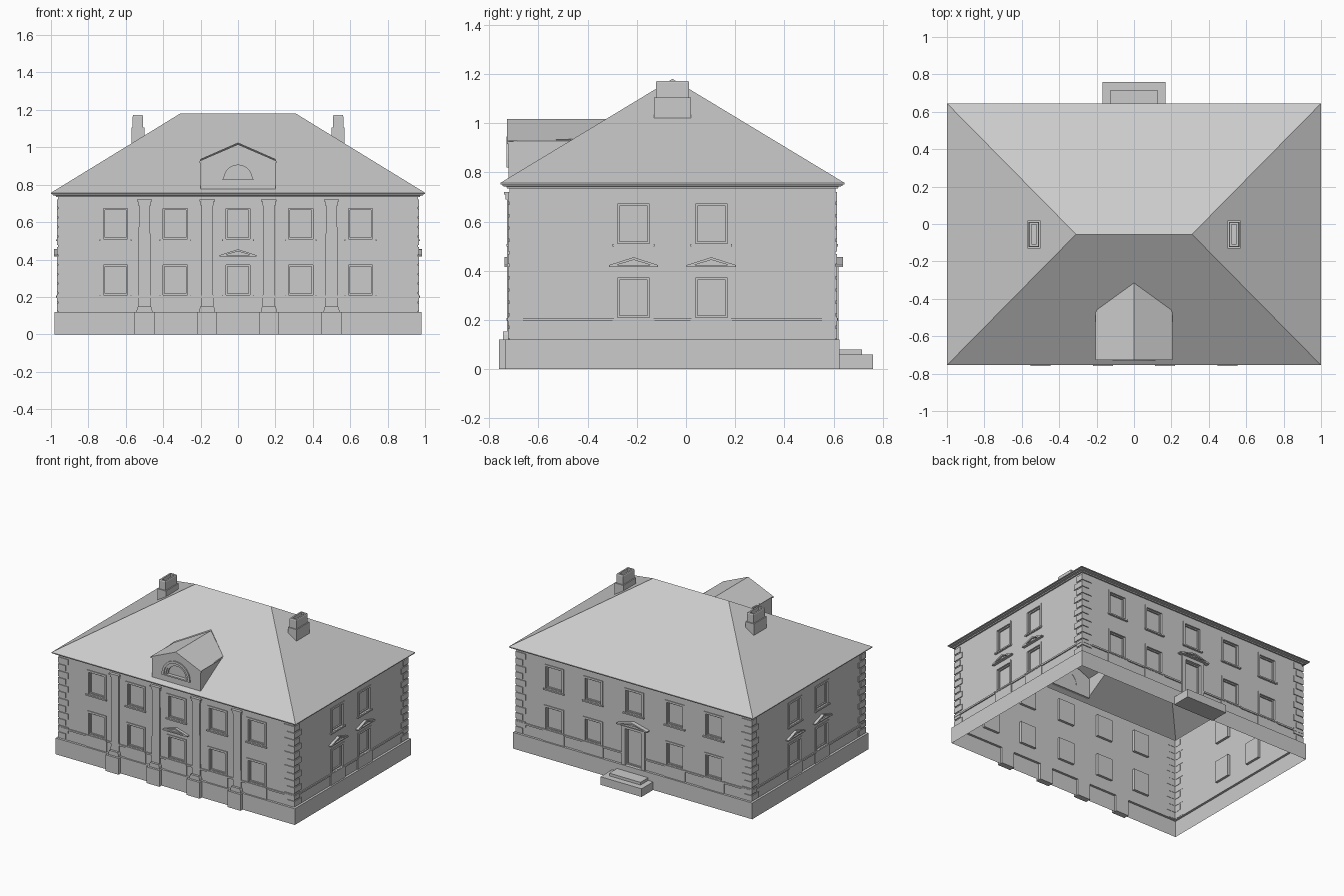
import bpy, bmesh, math
from mathutils import Matrix, Vector

cube = bpy.data.objects.get("Cube")
if cube:
    bpy.data.objects.remove(cube, do_unlink=True)

stone = bpy.data.materials.new("pale_grey_stone")
stone.use_nodes = True
grey = (0.6, 0.6, 0.6, 1)
stone.diffuse_color = grey
stone.node_tree.nodes["Principled BSDF"].inputs["Base Color"].default_value = grey

HX, HY, CY = 0.963, 0.663, -0.055      # wall half sizes and centre
WALL0, WALL1 = 0.12, 0.735             # wall bottom and top
parts = {}


def part(name):
    return parts.setdefault(name, bmesh.new())


def face(name, pts, M=Matrix()):
    bm = part(name)
    bm.faces.new([bm.verts.new(M @ Vector(p)) for p in pts])


def extrude(name, M, poly, d0, d1):
    """Prism from a (u, z) outline, from depth d0 out to d1."""
    face(name, [(u, -d1, z) for u, z in poly], M)
    face(name, [(u, -d0, z) for u, z in reversed(poly)], M)
    for a, b in zip(poly, poly[1:] + poly[:1]):
        face(name, [(a[0], -d0, a[1]), (b[0], -d0, b[1]),
                    (b[0], -d1, b[1]), (a[0], -d1, a[1])], M)


def box(name, M, u0, u1, z0, z1, d0, d1):
    extrude(name, M, [(u0, z0), (u1, z0), (u1, z1), (u0, z1)], d0, d1)


def border(name, M, u0, u1, z0, z1, w, d0, d1):
    """Rectangular frame, w wide inward."""
    box(name, M, u0, u0 + w, z0, z1, d0, d1)
    box(name, M, u1 - w, u1, z0, z1, d0, d1)
    box(name, M, u0 + w, u1 - w, z0, z0 + w, d0, d1)
    box(name, M, u0 + w, u1 - w, z1 - w, z1, d0, d1)


def loft(name, rings):
    """Rectangular rings given as (outward offset, z)."""
    def ring(o, z):
        x, y = HX + o, HY + o
        return [(-x, CY - y, z), (x, CY - y, z), (x, CY + y, z), (-x, CY + y, z)]
    for a, b in zip(rings, rings[1:]):
        ra, rb = ring(*a), ring(*b)
        for i in range(4):
            j = (i + 1) % 4
            face(name, [ra[i], ra[j], rb[j], rb[i]])


def wall(M, half, holes):
    """Wall skin with openings, each closed by a recessed pane."""
    us = sorted({-half, half} | {h[0] for h in holes} | {h[1] for h in holes})
    zs = sorted({WALL0, WALL1} | {h[2] for h in holes} | {h[3] for h in holes})
    for a, b in zip(us, us[1:]):
        for c, d in zip(zs, zs[1:]):
            u, z = (a + b) / 2, (c + d) / 2
            if not any(h[0] < u < h[1] and h[2] < z < h[3] for h in holes):
                face("walls", [(a, 0, c), (b, 0, c), (b, 0, d), (a, 0, d)], M)
    for a, b, c, d in holes:
        loop = [(a, c), (b, c), (b, d), (a, d)]
        face("panes", [(u, 0.018, z) for u, z in loop], M)
        for p, q in zip(loop, loop[1:] + loop[:1]):
            face("walls", [(p[0], 0, p[1]), (q[0], 0, q[1]),
                           (q[0], 0.018, q[1]), (p[0], 0.018, p[1])], M)
        border("sashes", M, a, b, c, d, 0.008, -0.018, -0.008)


def pediment(M, u, w, z, d):
    top, t = z + 0.04, 0.011
    box("pediments", M, u - w, u + w, z, z + 0.008, 0, d)
    extrude("pediments", M, [(u - w, z + 0.008), (u - w + 0.03, z + 0.008), (u, top - t),
                             (u + w - 0.03, z + 0.008), (u + w, z + 0.008), (u, top)], 0, d)
    extrude("pediments", M, [(u - w + 0.03, z + 0.008), (u + w - 0.03, z + 0.008),
                             (u, top - t)], 0, d * 0.4)


def window(M, u, z0, z1, apron):
    border("architraves", M, u - 0.08, u + 0.08, z0 - 0.015, z1 + 0.015, 0.015, 0, 0.005)
    box("sills", M, u - 0.085, u + 0.085, z0 - 0.012, z0 - 0.002, 0, 0.011)
    if apron:
        box("aprons", M, u - 0.085, u + 0.085, WALL0, z0 - 0.012, 0, 0.006)


# Four walls with windows, bands and corner stones
LOW, HIGH = (0.21, 0.37), (0.51, 0.672)
bays = {"long": [-0.655, -0.335, 0, 0.335, 0.655], "short": [-0.158, 0.158]}
for i in range(4):
    kind = "short" if i % 2 else "long"
    half, out = (HY, HX) if i % 2 else (HX, HY)
    M = (Matrix.Translation((0, CY, 0)) @ Matrix.Rotation(i * math.pi / 2, 4, "Z")
         @ Matrix.Translation((0, -out, 0)))
    holes = []
    for u in bays[kind]:
        for z0, z1 in (LOW, HIGH):
            if i == 2 and u == 0 and z0 == LOW[0]:
                holes.append((-0.065, 0.065, WALL0, 0.39))
                continue
            holes.append((u - 0.065, u + 0.065, z0, z1))
            window(M, u, z0, z1, z0 == LOW[0])
        if kind == "short":
            pediment(M, u, 0.1, 0.415, 0.02)
    wall(M, half, holes)
    if i == 0:
        pediment(M, 0, 0.1, 0.415, 0.02)
        # Pilasters on tall pedestals
        for u in (-0.5, -0.165, 0.165, 0.5):
            box("pedestals", M, u - 0.053, u + 0.053, 0, 0.12, 0, 0.042)
            extrude("pilaster_bases", M, [(u - 0.043, 0.12), (u + 0.043, 0.12),
                    (u + 0.04, 0.138), (u + 0.034, 0.152), (u - 0.034, 0.152),
                    (u - 0.04, 0.138)], 0, 0.026)
            extrude("pilaster_shafts", M, [(u - 0.033, 0.152), (u + 0.033, 0.152),
                    (u + 0.03, 0.69), (u - 0.03, 0.69)], 0, 0.01)
            box("pilaster_capitals", M, u - 0.035, u + 0.035, 0.69, 0.71, 0, 0.015)
            box("pilaster_capitals", M, u - 0.041, u + 0.041, 0.71, 0.72, 0, 0.022)
    if i == 2:
        # Door surround
        for s in (-1, 1):
            box("door_surround", M, s * 0.08 - 0.015, s * 0.08 + 0.015, WALL0, 0.39, 0, 0.012)
        box("door_surround", M, -0.095, 0.095, 0.39, 0.415, 0, 0.012)
        pediment(M, 0, 0.125, 0.415, 0.03)
    # String course, broken by the door
    spans = [(-half, -0.095), (0.095, half)] if i == 2 else [(-half, half)]
    for a, b in spans:
        box("string_course", M, a, b, 0.195, 0.207, 0, 0.008)
    # Corner stones, alternately long and short
    rows = 12
    step = (WALL1 - 0.01 - WALL0) / rows
    for r in range(rows):
        z = WALL0 + r * step
        w = 0.078 if (r + i) % 2 else 0.055
        for s in (-1, 1):
            a, b = sorted((s * (half + 0.006), s * (half - w)))
            box("corner_stones", M, a, b, z + 0.005, z + step - 0.005, -0.002, 0.006)

# Plinth and eaves cornice
loft("plinth", [(0.017, 0), (0.017, WALL0), (0, WALL0)])
loft("cornice", [(0, WALL1), (0.01, WALL1), (0.012, 0.742), (0.027, 0.744),
                 (0.029, 0.75), (0.037, 0.751), (0.037, 0.757)])

# Hipped roof, open beneath the dormer
EZ, RZ, RX = 0.757, 1.18, 0.31
Y0, Y1 = CY - HY - 0.037, CY + HY + 0.037


def slope(y):
    return EZ + (RZ - EZ) * (y - Y0) / (CY - Y0)


DF, DE, DR = -0.722, -0.46, -0.315     # dormer front, eave end, ridge end
face("roof", [(1, Y1, EZ), (-1, Y1, EZ), (-RX, CY, RZ), (RX, CY, RZ)])
for s in (-1, 1):
    face("roof", [(s, Y0, EZ), (s, Y1, EZ), (s * RX, CY, RZ)])
    face("roof", [(0, Y0, EZ), (s, Y0, EZ), (s * RX, CY, RZ), (0, CY, RZ), (0, DR, slope(DR)),
                  (s * 0.2, DE, slope(DE)), (s * 0.2, DF, slope(DF)), (0, DF, slope(DF))])
    # Dormer cheeks and roof
    face("dormer_cheeks", [(s * 0.2, DF, slope(DF)), (s * 0.2, DE, slope(DE)), (s * 0.2, DF, 0.925)])
    face("dormer_roof", [(s * 0.206, DF - 0.006, 0.928), (0, DF - 0.006, 1.017),
                         (0, DR, 1.017), (s * 0.206, DE, 0.928)])

# Dormer gable with half-round window
G = Matrix.Translation((0, DF, 0))


def arc(r, z=0.83, n=16):
    return [(-r * math.cos(math.pi * k / n), z + r * math.sin(math.pi * k / n))
            for k in range(n + 1)]


box("dormer_gable", G, -0.2, 0.2, 0.772, 0.83, -0.02, 0)
extrude("dormer_gable", G, [(-0.2, 0.83)] + arc(0.085)
        + [(0.2, 0.83), (0.2, 0.92), (0, 1.006), (-0.2, 0.92)], -0.02, 0)
extrude("dormer_fascia", G, [(-0.206, 0.915), (0, 1.005), (0.206, 0.915),
                             (0.206, 0.927), (0, 1.016), (-0.206, 0.927)], 0, 0.006)
extrude("lunette_arch", G, arc(0.115) + arc(0.098)[::-1], 0, 0.008)
extrude("lunette_sash", G, arc(0.085) + arc(0.075)[::-1], -0.018, -0.006)
face("lunette_pane", [(u, 0.018, z) for u, z in arc(0.085)], G)
box("lunette_sill", G, -0.115, 0.115, 0.82, 0.83, 0, 0.008)

# Chimneys with a sunk flue
for s in (-1, 1):
    C = Matrix.Translation((s * 0.535, -0.055, 0))
    box("chimney_stacks", C, -0.035, 0.035, 1.0, 1.105, -0.075, 0.075)
    bm = part("chimney_tops")
    rings = [(0.028, 0.067, 1.105), (0.028, 0.067, 1.165), (0.025, 0.064, 1.172),
             (0.014, 0.052, 1.172), (0.014, 0.052, 1.12)]
    loops = [[(-x, -y, z), (x, -y, z), (x, y, z), (-x, y, z)] for x, y, z in rings]
    for a, b in zip(loops, loops[1:]):
        for k in range(4):
            j = (k + 1) % 4
            face("chimney_tops", [a[k], a[j], b[j], b[k]], C)
    face("chimney_tops", loops[-1], C)

# Back door steps
B = Matrix.Translation((0, 0, 0))
box("lower_step", B, -0.168, 0.168, 0, 0.06, -0.76, -0.62)
box("upper_step", B, -0.128, 0.128, 0.06, 0.08, -0.715, -0.62)

# Turn each part into an object
for name, bm in parts.items():
    bmesh.ops.remove_doubles(bm, verts=bm.verts, dist=0.00005)
    bmesh.ops.recalc_face_normals(bm, faces=bm.faces)
    mesh = bpy.data.meshes.new(name)
    bm.to_mesh(mesh)
    bm.free()
    mesh.materials.append(stone)
    bpy.context.collection.objects.link(bpy.data.objects.new(name, mesh))
